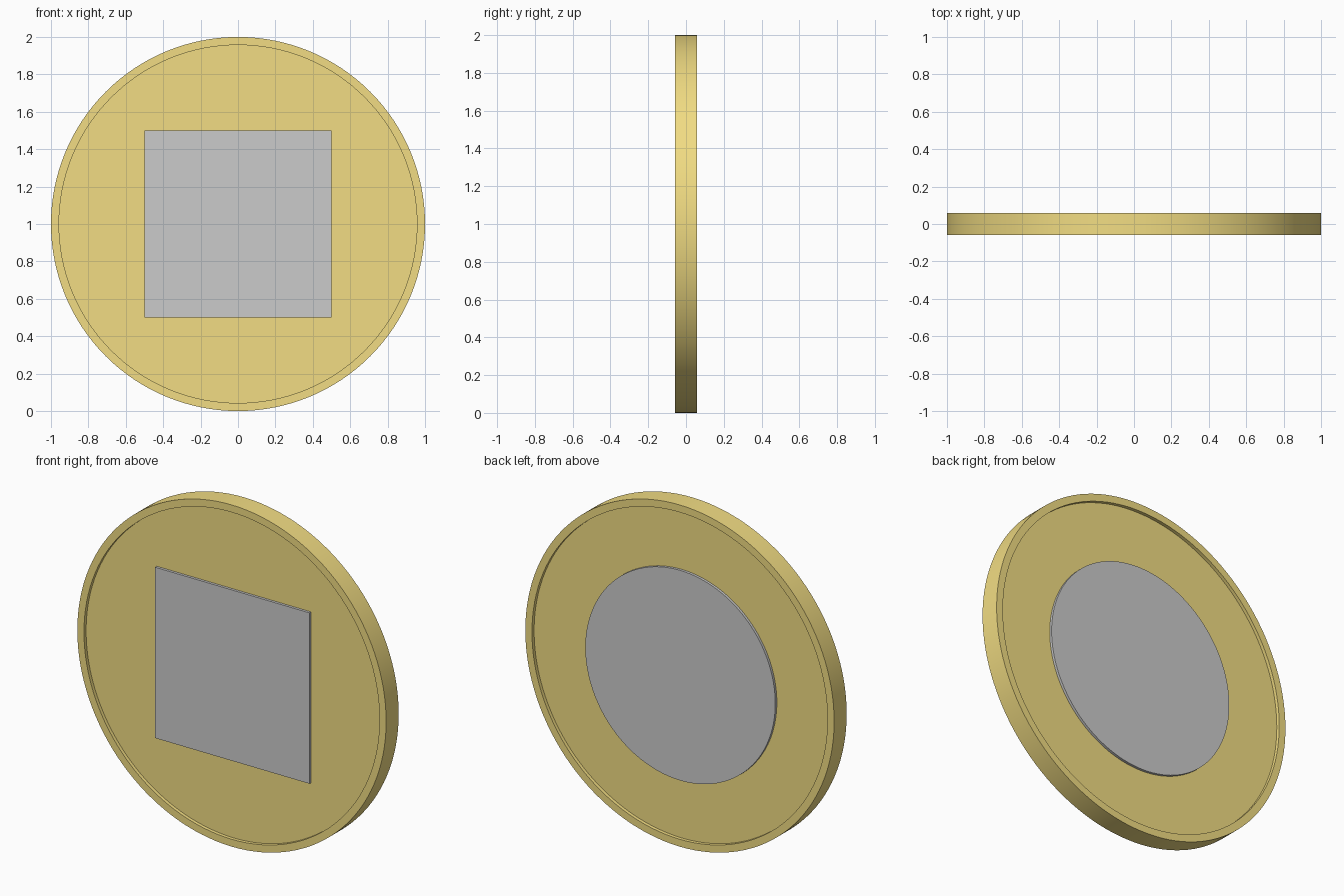
import bpy, bmesh, math

if "Cube" in bpy.data.objects:
    bpy.data.objects.remove(bpy.data.objects["Cube"])

SEG = 128
HALF = 0.058      # half thickness at the rim
FLOOR = 0.038     # half thickness at the recessed faces
RAISED = 0.053    # height of the emblems on both faces

gold = bpy.data.materials.new("gold")
gold.diffuse_color = (0.886, 0.72, 0.227, 1)
gold.use_nodes = True
gold.node_tree.nodes["Principled BSDF"].inputs["Base Color"].default_value = gold.diffuse_color


def disc_from_profile(name, profile):
    """Spin a closed (radius, y) profile around the y axis through z = 1."""
    bm = bmesh.new()
    verts = [bm.verts.new((r, y, 1)) for r, y in profile]
    edges = [bm.edges.new(pair) for pair in zip(verts, verts[1:])]
    bmesh.ops.spin(bm, geom=verts + edges, cent=(0, 0, 1), axis=(0, 1, 0),
                   angle=math.tau, steps=SEG, use_duplicate=False)
    bmesh.ops.remove_doubles(bm, verts=bm.verts, dist=1e-5)
    bmesh.ops.recalc_face_normals(bm, faces=bm.faces)
    mesh = bpy.data.meshes.new(name)
    bm.to_mesh(mesh)
    bm.free()
    obj = bpy.data.objects.new(name, mesh)
    bpy.context.collection.objects.link(obj)
    smooth(obj)
    return obj


def smooth(obj):
    bpy.ops.object.select_all(action='DESELECT')
    obj.select_set(True)
    bpy.context.view_layer.objects.active = obj
    bpy.ops.object.shade_smooth_by_angle(angle=math.radians(30))


# Coin body: rim with a shallow recess on both faces
body = disc_from_profile("coin_body", [
    (0, -FLOOR), (0.957, -FLOOR), (0.957, -HALF), (1, -HALF),
    (1, HALF), (0.957, HALF), (0.957, FLOOR), (0, FLOOR)])
body.data.materials.append(gold)

# Square emblem raised on the front
depth = RAISED - FLOOR + 0.01
bpy.ops.mesh.primitive_cube_add(size=1, location=(0, -RAISED + depth / 2, 1))
square = bpy.context.object
square.name = "front_square"
square.scale = (1, depth, 1)

# Round emblem raised on the back
disc_from_profile("back_disc", [
    (0, RAISED - depth), (0.615, RAISED - depth), (0.615, RAISED), (0, RAISED)])
